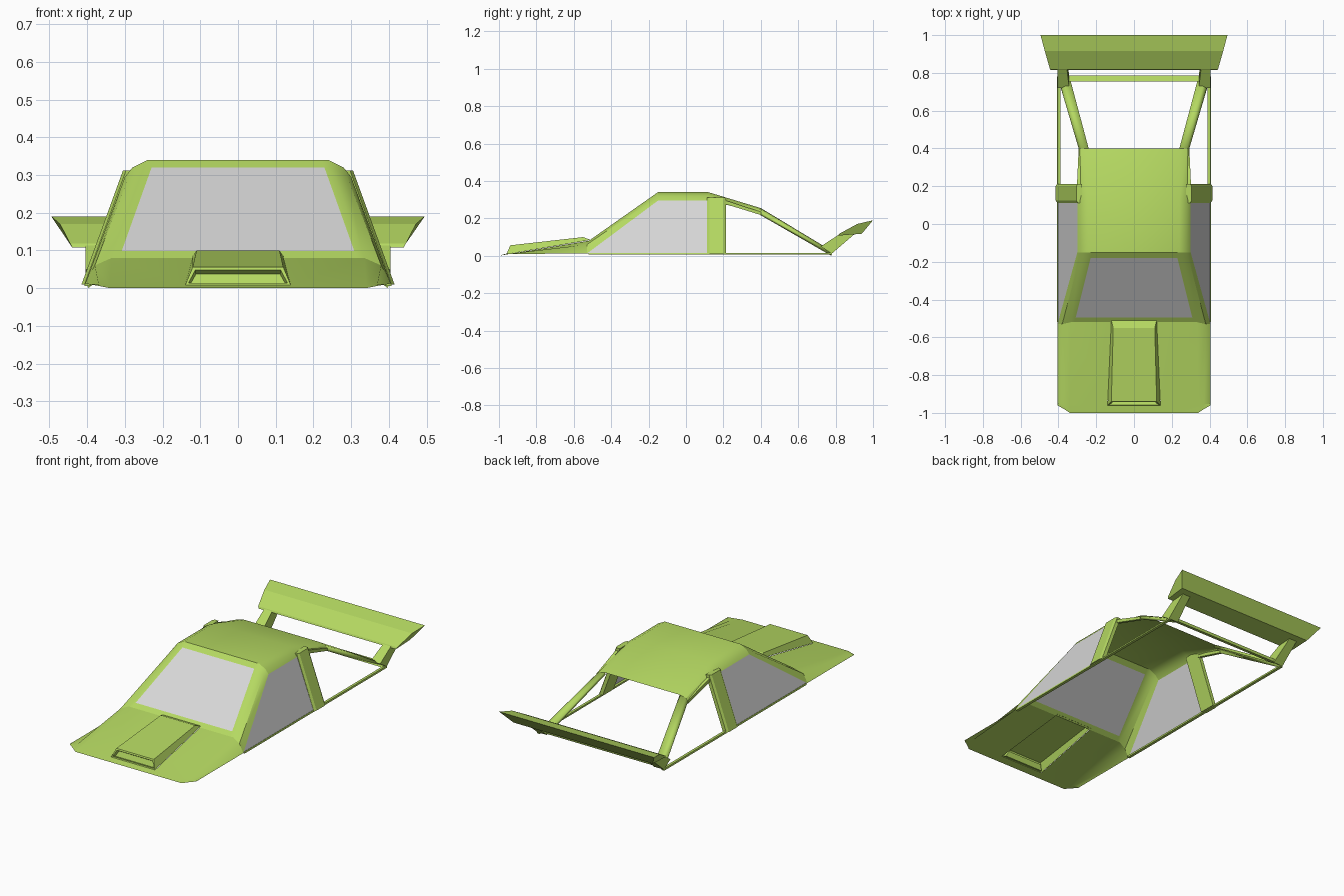
import bpy, bmesh, math

if "Cube" in bpy.data.objects:
    bpy.data.objects.remove(bpy.data.objects["Cube"])


def colour(name, rgb):
    m = bpy.data.materials.new(name)
    m.diffuse_color = (*rgb, 1)
    m.use_nodes = True
    m.node_tree.nodes["Principled BSDF"].inputs["Base Color"].default_value = m.diffuse_color
    return m


GREEN = colour("lime green", (0.46, 0.69, 0.12))
GLASS = colour("light grey glass", (0.68, 0.68, 0.68))


def finish(name, bm, mirror=False, thick=0, smooth=False):
    me = bpy.data.meshes.new(name)
    bm.to_mesh(me)
    bm.free()
    ob = bpy.data.objects.new(name, me)
    bpy.context.collection.objects.link(ob)
    me.materials.append(GREEN)
    me.materials.append(GLASS)
    if smooth:
        bpy.ops.object.select_all(action='DESELECT')
        ob.select_set(True)
        bpy.context.view_layer.objects.active = ob
        bpy.ops.object.shade_smooth_by_angle(angle=math.radians(32))
    if thick:
        s = ob.modifiers.new("thickness", 'SOLIDIFY')
        s.thickness = thick
        s.offset = -1
    if mirror:
        ob.modifiers.new("mirror", 'MIRROR')
    return ob


def sheet(name, rows, skip=(), glass=(), thick=0):
    """Right-hand half of a panel lofted through rows of points, then mirrored."""
    bm = bmesh.new()
    g = [[bm.verts.new(p) for p in r] for r in rows]
    for r in range(len(g) - 1):
        for c in range(len(g[0]) - 1):
            if (r, c) in skip:
                continue
            f = bm.faces.new((g[r][c], g[r][c + 1], g[r + 1][c + 1], g[r + 1][c]))
            f.material_index = int((r, c) in glass)
    return finish(name, bm, mirror=True, thick=thick, smooth=True)


def solid(ring_a, ring_b):
    """Closed bmesh between two matching outlines."""
    bm = bmesh.new()
    a = [bm.verts.new(p) for p in ring_a]
    b = [bm.verts.new(p) for p in ring_b]
    bm.faces.new(a)
    bm.faces.new(b[::-1])
    for i in range(len(a)):
        j = (i + 1) % len(a)
        bm.faces.new((a[i], b[i], b[j], a[j]))
    bmesh.ops.recalc_face_normals(bm, faces=bm.faces)
    return bm


def across(ring):
    return solid(ring, [(-x, y, z) for x, y, z in ring])


def lerp(p, q, t):
    return tuple(a + (b - a) * t for a, b in zip(p, q))


# hood, open underneath the scoop
sheet("hood", [
    [(0, -1, 0), (.14, -1, 0), (.34, -1, 0), (.37, -.98, .006), (.405, -.96, .012)],
    [(0, -.955, .008), (.14, -.955, .008), (.34, -.955, .008), (.37, -.955, .01), (.405, -.95, .012)],
    [(0, -.52, .08), (.12, -.52, .08), (.335, -.52, .08), (.38, -.53, .06), (.405, -.53, .012)],
], skip=[(1, 0)])

# windscreen with its surround and front pillars
low = [(0, -.52, .08), (.315, -.52, .08), (.335, -.52, .08), (.38, -.53, .06), (.405, -.53, .012)]
high = [(0, -.15, .34), (.222, -.15, .34), (.24, -.15, .34), (.28, -.15, .32), (.30, -.15, .295)]
sheet("windscreen", [[lerp(p, q, t) for p, q in zip(low, high)] for t in (0, .07, .92, 1)],
      glass=[(1, 0)])

# roof
rear_edge = [(.24, .4, .255), (.28, .4, .247), (.293, .4, .23)]
sheet("roof", [
    [high[0]] + high[2:],
    [(x, .12, z) for x, y, z in [high[0]] + high[2:]],
    [(0, .4, .255)] + rear_edge,
])

# rear pillars
sheet("rear_pillar", [
    rear_edge,
    [(.335, .755, .04), (.375, .765, .035), (.405, .78, .012)],
], thick=.015)

# side windows: an inset pane in a thin frame
bm = bmesh.new()
pane = bm.faces.new([bm.verts.new(p) for p in (
    (.405, -.53, .012), (.405, .12, .012), (.30, .12, .295), (.30, -.15, .295))])
bmesh.ops.inset_individual(bm, faces=[pane], thickness=.01)
pane.material_index = 1
finish("side_window", bm, mirror=True)

# chamfered middle pillars
section = [(-.018, .112), (.004, .112), (.012, .125), (.012, .2), (.004, .213), (-.018, .213)]
finish("middle_pillar", solid([(.403 + u, y, .01) for u, y in section],
                              [(.293 + u, y, .312) for u, y in section]), mirror=True)

# strip under the roof edge behind the middle pillar
finish("roof_rail", solid([(.302, .2, .30), (.302, .2, .28), (.285, .2, .28), (.285, .2, .30)],
                          [(.293, .4, .235), (.293, .4, .218), (.277, .4, .218), (.277, .4, .235)]),
       mirror=True)

# sills
finish("sill", solid([(x, -.52, z) for x, z in ((.39, .006), (.407, .006), (.405, .016), (.39, .016))],
                     [(x, .78, z) for x, z in ((.39, .006), (.407, .006), (.405, .016), (.39, .016))]),
       mirror=True)

# rear crossbar
finish("rear_crossbar", across([(.345, .755, .04), (.345, .785, .032), (.345, .78, .018), (.345, .755, .024)]))

# hood scoop, hollow below, with a recessed mouth
bm = across([(.14, -.96, .008), (.12, -.94, .056), (.11, -.55, .10), (.12, -.51, .085)])
bm.faces.ensure_lookup_table()
mouth = min(bm.faces, key=lambda f: f.calc_center_median().y)
floor = min((f for f in bm.faces if len(f.verts) == 4 and f is not mouth),
            key=lambda f: f.normal.z)
bmesh.ops.delete(bm, geom=[floor], context='FACES_ONLY')
bmesh.ops.inset_individual(bm, faces=[mouth], thickness=.011)
bmesh.ops.inset_individual(bm, faces=[mouth], thickness=.004, depth=-.02)
finish("hood_scoop", bm)

# spoiler supports
outline = [(.72, .05), (.78, .012), (.90, .115), (.82, .115)]
finish("spoiler_support", solid([(.355 - .012 * (z < .06), y, z) for y, z in outline],
                                [(.405, y, z) for y, z in outline]), mirror=True)

# spoiler wing
finish("spoiler", across([(.44, .815, .108), (.445, .82, .118), (.472, .915, .17),
                          (.495, 1, .19), (.445, .94, .118)]))
